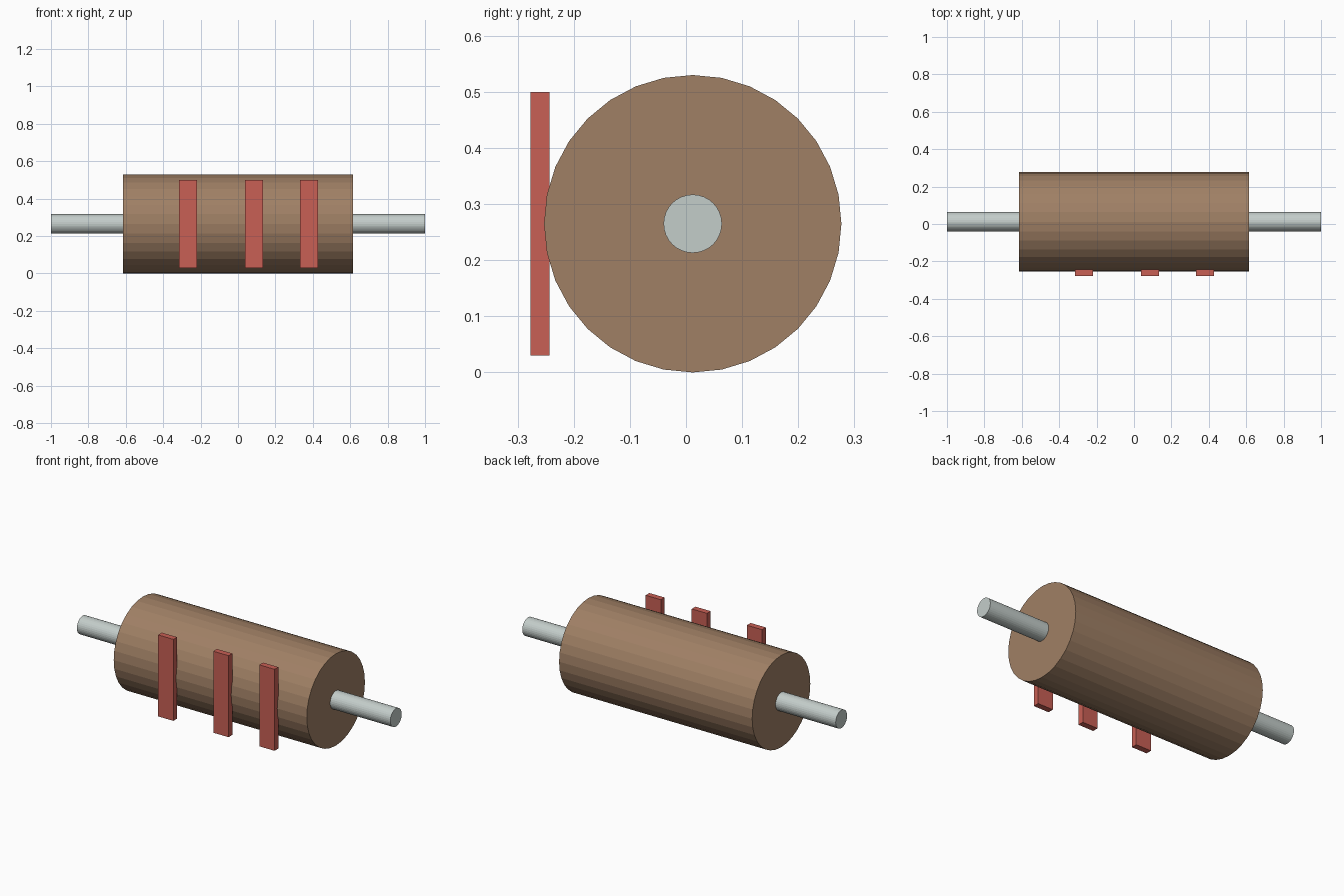
import bpy
import math
from mathutils import Matrix

if "Cube" in bpy.data.objects:
    bpy.data.objects.remove(bpy.data.objects["Cube"])

AXIS_Y, AXIS_Z = 0.012, 0.265


def material(name, rgb):
    m = bpy.data.materials.new(name)
    m.diffuse_color = (*rgb, 1.0)
    m.use_nodes = True
    m.node_tree.nodes["Principled BSDF"].inputs["Base Color"].default_value = m.diffuse_color
    return m


wood = material("brown_wood", (0.35, 0.215, 0.13))
steel = material("pale_steel", (0.55, 0.61, 0.59))
red = material("red_paint", (0.58, 0.115, 0.09))


def finish(name, mat):
    obj = bpy.context.object
    obj.name = name
    obj.data.name = name
    obj.data.materials.append(mat)
    return obj


def rod(name, radius, length, mat, sides=32):
    # Cylinder lying along x, centred on the roller axis
    bpy.ops.mesh.primitive_cylinder_add(vertices=sides, radius=radius, depth=length)
    obj = finish(name, mat)
    obj.data.transform(Matrix.Rotation(math.pi / 2, 4, 'Y'))
    obj.location = (0, AXIS_Y, AXIS_Z)
    return obj


# Roller drum and the shaft running through it
rod("drum", 0.265, 1.232, wood)
rod("shaft", 0.052, 2.0, steel)

# Three upright strips on the front of the drum
for i, x in enumerate((-0.267, 0.085, 0.379), 1):
    bpy.ops.mesh.primitive_cube_add(size=1, location=(x, -0.26, 0.265))
    strip = finish(f"front_strip_{i}", red)
    strip.data.transform(Matrix.Diagonal((0.097, 0.034, 0.47, 1)))
